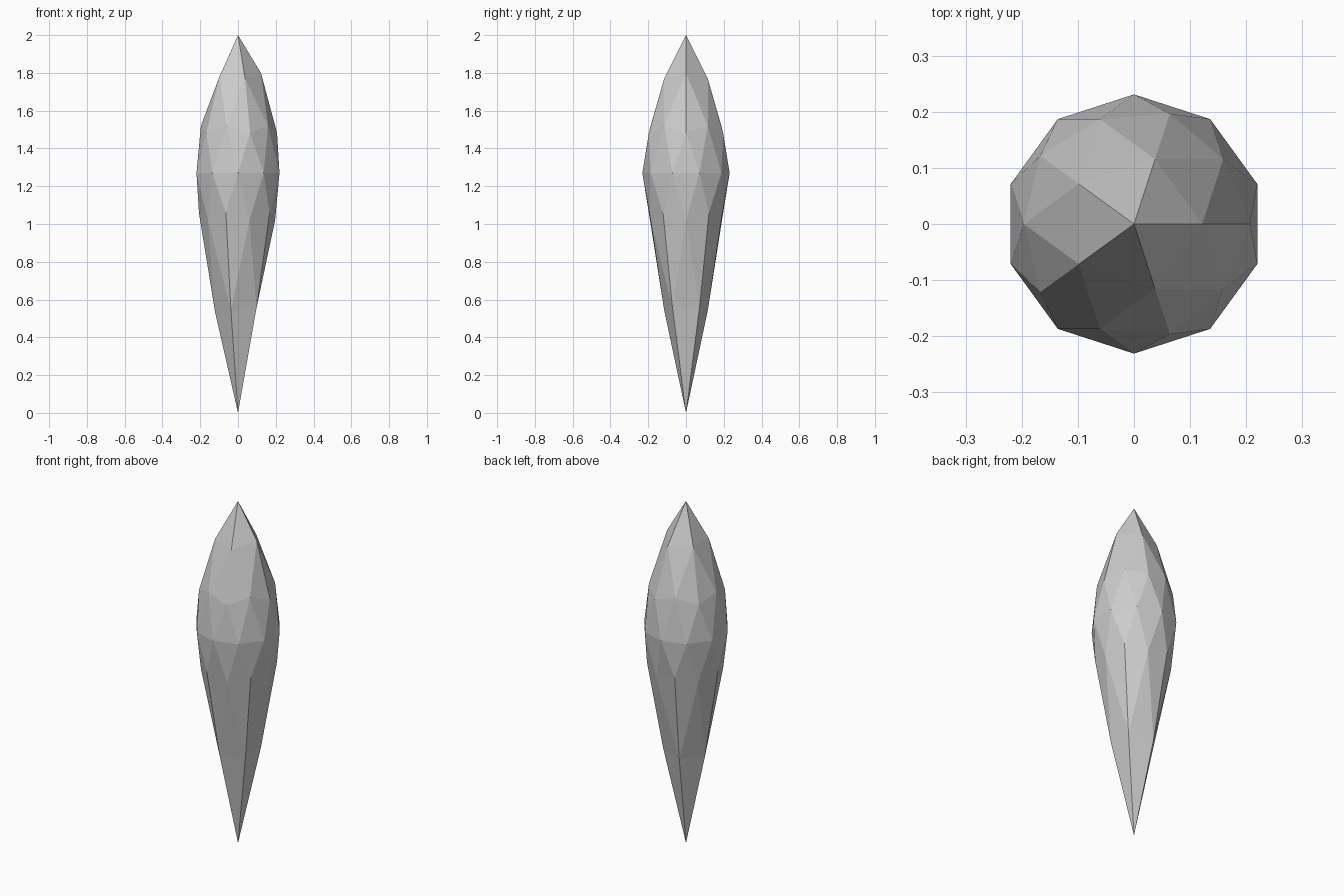
import bpy

if "Cube" in bpy.data.objects:
    bpy.data.objects.remove(bpy.data.objects["Cube"])

# Faceted crystal shard: low-poly icosphere, stretched towards both tips
bpy.ops.mesh.primitive_ico_sphere_add(subdivisions=2, radius=1)
shard = bpy.context.object
shard.name = "crystal_shard"

WIDTH, MIDDLE, BODY = 0.231, 1.27, 0.475

for v in shard.data.vertices:
    x, y, z = v.co
    if z > 0.95:            # top tip
        h = 2.0
    elif z > 0.8:           # ring below the top tip
        h = 1.78 + 0.02 * (x > 0.5) - 0.01 * (abs(y) > 0.4)
    elif z < -0.95:         # bottom tip
        h = 0.0
    elif z < -0.8:          # ring above the bottom tip
        h = 0.547 + 0.025 * x
    else:                   # main body
        h = MIDDLE + BODY * z
    v.co = (x * WIDTH, y * WIDTH, h)

shard.data.update()
bpy.ops.object.shade_flat()
